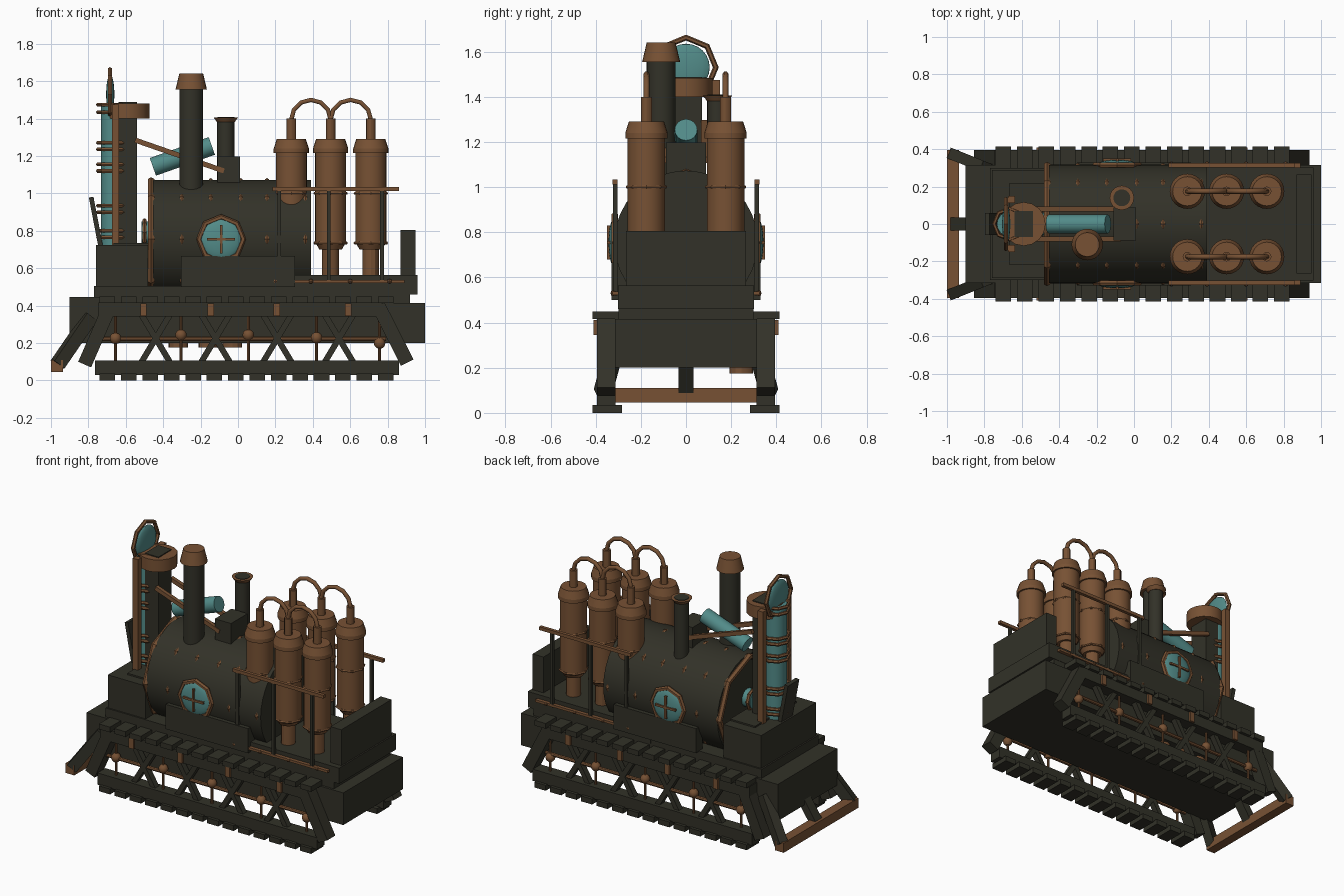
import bpy, bmesh, math
from mathutils import Vector, Matrix

if "Cube" in bpy.data.objects:
    bpy.data.objects.remove(bpy.data.objects["Cube"])


def material(name, rgb):
    m = bpy.data.materials.new(name)
    m.diffuse_color = (*rgb, 1)
    m.use_nodes = True
    m.node_tree.nodes["Principled BSDF"].inputs["Base Color"].default_value = m.diffuse_color
    return m


IRON = material("dark_iron", (0.032, 0.031, 0.021))
COPPER = material("aged_copper", (0.185, 0.083, 0.034))
TEAL = material("teal_glass", (0.085, 0.26, 0.25))


def finish(name, bm, mat):
    me = bpy.data.meshes.new(name)
    bm.to_mesh(me)
    bm.free()
    me.materials.append(mat)
    ob = bpy.data.objects.new(name, me)
    bpy.context.collection.objects.link(ob)
    return ob


def box(name, x, y, z, mat):
    """Box from (min, max) pairs."""
    bm = bmesh.new()
    size = [abs(a[1] - a[0]) for a in (x, y, z)]
    mid = [(a[0] + a[1]) / 2 for a in (x, y, z)]
    bmesh.ops.create_cube(bm, size=1, matrix=Matrix.Translation(mid) @ Matrix.Diagonal((*size, 1)))
    return finish(name, bm, mat)


def sided(s, a, b):
    return (s * a, s * b)


def bar(name, p, q, w, h, mat):
    """Rectangular bar between two points."""
    p, q = Vector(p), Vector(q)
    d = q - p
    bm = bmesh.new()
    bmesh.ops.create_cube(bm, size=1, matrix=Matrix.Translation((p + q) / 2)
                          @ d.to_track_quat('X', 'Z').to_matrix().to_4x4()
                          @ Matrix.Diagonal((d.length, w, h, 1)))
    return finish(name, bm, mat)


def cyl(name, p, q, r1, mat, r2=None, n=24):
    """Cylinder or cone between two points."""
    p, q = Vector(p), Vector(q)
    d = q - p
    bm = bmesh.new()
    bmesh.ops.create_cone(bm, cap_ends=True, segments=n, radius1=r1,
                          radius2=r1 if r2 is None else r2, depth=d.length,
                          matrix=Matrix.Translation((p + q) / 2)
                          @ d.to_track_quat('Z', 'Y').to_matrix().to_4x4())
    return finish(name, bm, mat)


def ball(name, c, scale, mat, n=16):
    bm = bmesh.new()
    bmesh.ops.create_uvsphere(bm, u_segments=n, v_segments=n // 2, radius=1,
                              matrix=Matrix.Translation(c) @ Matrix.Diagonal((*scale, 1)))
    return finish(name, bm, mat)


def ring(name, c, axis, R, r, mat=COPPER, n=8):
    """Octagonal hoop around an axis."""
    rot = {'x': (0, math.pi / 2, 0), 'y': (math.pi / 2, 0, 0), 'z': (0, 0, 0)}[axis]
    bpy.ops.mesh.primitive_torus_add(location=c, rotation=rot, major_radius=R, minor_radius=r,
                                     major_segments=n, minor_segments=6)
    ob = bpy.context.object
    ob.name = name
    ob.data.materials.append(mat)
    return ob


# hull and decks
box("hull", (-0.9, 1.0), (-0.315, 0.315), (0.2, 0.415), IRON)
box("front_hull", (-0.9, -0.7), (-0.315, 0.315), (0.21, 0.445), IRON)
box("deck", (-0.77, 0.92), (-0.3, 0.3), (0.41, 0.505), IRON)
box("rear_deck", (0.05, 0.96), (-0.302, 0.302), (0.46, 0.565), IRON)
box("rear_wall", (0.87, 0.95), (-0.265, 0.265), (0.56, 0.805), IRON)
box("front_block", (-0.76, -0.48), (-0.29, 0.29), (0.5, 0.725), IRON)
box("front_block_cap", (-0.665, -0.48), (-0.22, 0.22), (0.72, 0.735), IRON)
bar("front_shield", (-0.735, 0, 0.72), (-0.785, 0, 0.98), 0.12, 0.025, IRON)
for i, x in enumerate((-0.32, -0.16, -0.03)):
    cyl(f"belly_drum_{i}", (x, 0.245, 0.175), (x, 0.245, 0.21), 0.052, COPPER, n=12)

# boiler with hoops
cyl("boiler", (-0.455, 0, 0.755), (0.39, 0, 0.755), 0.318, IRON, n=32)
ring("boiler_front_hoop", (-0.465, 0, 0.755), 'x', 0.312, 0.02)
for i, x in enumerate((-0.3, -0.145, 0.015, 0.155, 0.36)):
    ring(f"boiler_hoop_{i}", (x, 0, 0.755), 'x', 0.316, 0.011)
cyl("boiler_front_glass", (-0.515, 0, 0.79), (-0.45, 0, 0.79), 0.06, TEAL, n=16)
ring("boiler_front_glass_rim", (-0.5, 0, 0.79), 'x', 0.065, 0.012)

# portholes and side boxes
for s in (-1, 1):
    c = (-0.09, s * 0.315, 0.755)
    ball("porthole_glass", c, (0.112, 0.028, 0.112), TEAL, 24)
    ring("porthole_rim", c, 'y', 0.118, 0.016)
    box("porthole_bar_h", (-0.165, -0.015), sided(s, 0.335, 0.35), (0.748, 0.762), COPPER)
    box("porthole_bar_v", (-0.097, -0.083), sided(s, 0.335, 0.35), (0.68, 0.83), COPPER)
    box("side_box", (-0.305, 0.305), sided(s, 0.26, 0.33), (0.5, 0.665), IRON)

# main stack, small funnel and valve box
cyl("stack", (-0.25, -0.11, 0.95), (-0.25, -0.11, 1.56), 0.064, IRON)
cyl("stack_cap", (-0.25, -0.11, 1.555), (-0.25, -0.11, 1.64), 0.084, COPPER, 0.064)
cyl("funnel_pipe", (-0.065, 0.14, 0.98), (-0.065, 0.14, 1.39), 0.046, IRON)
cyl("funnel_lip", (-0.065, 0.14, 1.382), (-0.065, 0.14, 1.406), 0.048, COPPER, 0.065)
cyl("funnel_hole", (-0.065, 0.14, 1.40), (-0.065, 0.14, 1.409), 0.045, IRON)
box("valve_box", (-0.11, 0.01), (-0.088, 0.088), (1.03, 1.197), IRON)
cyl("slanted_glass_tube", (-0.455, 0, 1.142), (-0.14, 0, 1.254), 0.05, TEAL)
for s in (-1, 1):
    bar("brace_beam", (-0.55, s * 0.08, 1.285), (-0.075, s * 0.08, 1.12), 0.025, 0.027, COPPER)

# front tower: chimney, glass column, lamp disc
box("tower_chimney", (-0.64, -0.54), (-0.07, 0.07), (0.7, 1.488), IRON)
cyl("tower_cap", (-0.59, 0, 1.4), (-0.59, 0, 1.482), 0.117, COPPER, n=16)
cyl("glass_column", (-0.665, 0, 0.65), (-0.665, 0, 1.475), 0.068, TEAL, n=16)
for i, z in enumerate((0.765, 0.8, 0.9, 0.935, 1.12, 1.155, 1.235, 1.27, 1.435, 1.475)):
    ring(f"column_hoop_{i}", (-0.665, 0, z), 'z', 0.083, 0.011)
ball("lamp_glass", (-0.683, 0, 1.53), (0.022, 0.105, 0.105), TEAL, 24)
ring("lamp_frame", (-0.685, 0, 1.53), 'x', 0.132, 0.013)
for s in (-1, 1):
    box("tower_post", (-0.675, -0.635), sided(s, 0.112, 0.15), (0.72, 1.475), COPPER)

# six pressure cylinders with linking hoses
XS = (0.285, 0.495, 0.71)
for s in (-1, 1):
    y = s * 0.175
    for x in XS:
        cyl("tank_foot", (x, y, 0.55), (x, y, 0.71), 0.045, COPPER, n=12)
        cyl("tank_base", (x, y, 0.7), (x, y, 0.74), 0.06, COPPER, 0.083)
        cyl("tank", (x, y, 0.735), (x, y, 1.22), 0.083, COPPER)
        cyl("tank_collar", (x, y, 1.215), (x, y, 1.24), 0.094, COPPER)
        cyl("tank_cap", (x, y, 1.24), (x, y, 1.29), 0.094, COPPER, 0.078)
        cyl("tank_neck", (x, y, 1.28), (x, y, 1.4), 0.025, COPPER, n=12)
        for z in (0.735, 1.0):
            ring("tank_hoop", (x, y, z), 'z', 0.084, 0.008)
    for a, b in zip(XS, XS[1:]):
        cu = bpy.data.curves.new("hose", 'CURVE')
        cu.dimensions = '3D'
        cu.bevel_depth, cu.bevel_resolution = 0.0135, 1
        sp = cu.splines.new('POLY')
        sp.points.add(6)
        for k, pt in enumerate(sp.points):
            t = math.pi * k / 6
            pt.co = ((a + b) / 2 - (b - a) / 2 * math.cos(t), y, 1.395 + 0.105 * math.sin(t), 1)
        cu.materials.append(COPPER)
        bpy.context.collection.objects.link(bpy.data.objects.new("hose", cu))

# railings and deck trim
for s in (-1, 1):
    box("hand_rail", (0.185, 0.86), sided(s, 0.303, 0.325), (1.012, 1.034), COPPER)
    for x in (0.22, 0.485, 0.77):
        box("rail_post", (x - 0.01, x + 0.01), sided(s, 0.304, 0.324), (0.52, 1.015), IRON)
    box("deck_trim", (0.16, 0.89), sided(s, 0.3, 0.325), (0.522, 0.538), COPPER)
    for x in (0.2, 0.39, 0.6, 0.81):
        ball("trim_bolt", (x, s * 0.322, 0.53), (0.013,) * 3, COPPER, 8)

# walking-track frames on both sides
for s in (-1, 1):
    ys = sided(s, 0.312, 0.395)
    y = s * 0.353
    box("track_top_rail", (-0.745, 0.77), ys, (0.342, 0.418), IRON)
    box("track_bottom_rail", (-0.765, 0.86), ys, (0.03, 0.108), IRON)
    for i in range(14):
        x = -0.74 + i * 0.1145
        box("bottom_tread", (x, x + 0.083), sided(s, 0.283, 0.415), (0, 0.036), IRON)
        box("top_tread", (x, x + 0.083), sided(s, 0.3, 0.415), (0.415, 0.45), IRON)
    bar("track_end_front", (-0.69, y, 0.385), (-0.82, y, 0.085), 0.083, 0.075, IRON)
    bar("track_end_rear", (0.75, y, 0.4), (0.905, y, 0.095), 0.083, 0.075, IRON)
    # cross braces
    for x in (-0.44, -0.12, 0.21, 0.54):
        for k in (-1, 1):
            bar("cross_brace", (x - k * 0.075, y, 0.1), (x + k * 0.075, y, 0.35), 0.04, 0.032, IRON)
    # copper drive pipe, rods and joints
    cyl("drive_pipe", (-0.73, y, 0.222), (0.79, y, 0.222), 0.012, COPPER, n=8)
    for x, z in ((-0.655, 0.225), (-0.305, 0.243), (0.055, 0.243), (0.42, 0.228), (0.757, 0.2)):
        cyl("track_rod", (x, y, 0.1), (x, y, 0.35), 0.008, COPPER, n=8)
        ball("track_joint", (x, y, z), (0.031,) * 3, COPPER, 12)
    for x in (-0.505, -0.145, 0.207, 0.59):
        box("rail_bracket", (x - 0.017, x + 0.017), sided(s, 0.38, 0.41), (0.345, 0.412), COPPER)

# front bumper
box("bumper_bar", (-1.0, -0.936), (-0.395, 0.395), (0.045, 0.11), COPPER)
for s in (-1, 1):
    bar("bumper_arm", (-0.965, s * 0.37, 0.085), (-0.79, s * 0.3, 0.34), 0.06, 0.07, IRON)
bar("bumper_center_arm", (-0.965, 0, 0.09), (-0.86, 0, 0.25), 0.068, 0.05, IRON)

# smooth round parts, keep edges sharp
bpy.ops.object.select_all(action='DESELECT')
for ob in bpy.context.scene.objects:
    if ob.type == 'MESH':
        ob.select_set(True)
        bpy.context.view_layer.objects.active = ob
bpy.ops.object.shade_smooth_by_angle(angle=math.radians(30))
